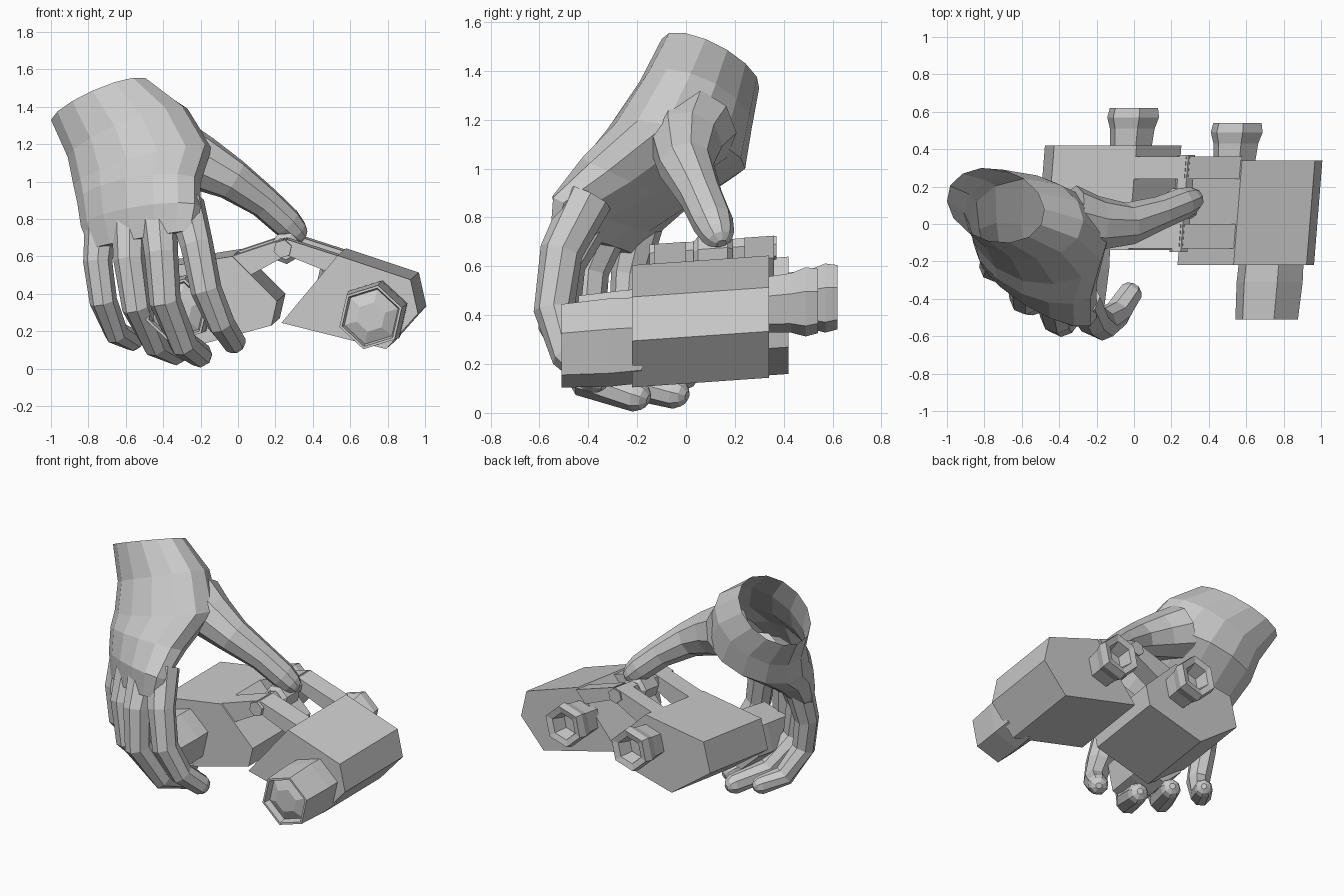
import bpy, bmesh, math
from mathutils import Vector

if "Cube" in bpy.data.objects:
    bpy.data.objects.remove(bpy.data.objects["Cube"])

grey = bpy.data.materials.new("light grey clay")
grey.use_nodes = True
COLOUR = (0.6, 0.6, 0.6, 1)
grey.diffuse_color = COLOUR
grey.node_tree.nodes["Principled BSDF"].inputs["Base Color"].default_value = COLOUR


def loft(name, rings, cap_start=True, cap_end=True):
    """Skin a list of equal-length point rings."""
    bm = bmesh.new()
    rows = [[bm.verts.new(p) for p in ring] for ring in rings]
    n = len(rows[0])
    for a, b in zip(rows, rows[1:]):
        for i in range(n):
            j = (i + 1) % n
            bm.faces.new((a[i], a[j], b[j], b[i]))
    if cap_start:
        bm.faces.new(rows[0][::-1])
    if cap_end:
        bm.faces.new(rows[-1])
    bmesh.ops.recalc_face_normals(bm, faces=bm.faces[:])
    mesh = bpy.data.meshes.new(name)
    bm.to_mesh(mesh)
    bm.free()
    mesh.materials.append(grey)
    obj = bpy.data.objects.new(name, mesh)
    bpy.context.collection.objects.link(obj)
    return obj


def oval(centre, wide, thick, sides, turn=0.0):
    c, w, t = Vector(centre), Vector(wide), Vector(thick)
    angles = [turn + math.tau * i / sides for i in range(sides)]
    return [c + w * math.cos(a) + t * math.sin(a) for a in angles]


def limb(name, path, radii, ref, sides=8):
    """Tapered tube along a path with a rounded tip."""
    pts = [Vector(p) for p in path]
    end = (pts[-1] - pts[-2]).normalized()
    r = radii[-1]
    pts += [pts[-1] + end * r * 0.5, pts[-1] + end * r * 0.8]
    radii = list(radii) + [r * 0.75, r * 0.3]
    rings = []
    for i, p in enumerate(pts):
        d = (pts[min(i + 1, len(pts) - 1)] - pts[max(i - 1, 0)]).normalized()
        w = Vector(ref)
        w = (w - d * w.dot(d)).normalized()
        rings.append(oval(p, w * radii[i], d.cross(w) * radii[i], sides))
    return loft(name, rings)


# The binoculars lean slightly along their depth axis
LEAN_X, LEAN_Z = 0.08, 0.07


def prism(name, profile, y0, y1):
    """Front-facing profile extruded along the leaning depth axis."""
    return loft(name, [[(x + LEAN_X * y, y, z + LEAN_Z * y) for x, z in profile]
                       for y in (y0, y1)])


def cup(name, x, z, stations, sides=6, turn=0.3):
    """Barrel end turned from (depth, radius) stations."""
    return loft(name, [oval((x + LEAN_X * y, y, z + LEAN_Z * y), (r, 0, 0), (0, 0, r),
                            sides, turn) for y, r in stations])


# Palm and open wrist: centre, half width, half thickness
palm = [
    ((-.74, .10, 1.43), (.26, -.02, .10), (.02, -.20, .08)),
    ((-.59, .04, 1.26), (.32, -.02, .13), (0, -.23, .07)),
    ((-.51, -.04, 1.08), (.37, -.04, .10), (0, -.28, .06)),
    ((-.53, -.21, .94), (.33, -.11, .05), (0, -.19, .09)),
    ((-.52, -.33, .81), (.32, -.17, .05), (0, -.14, .06)),
    ((-.51, -.38, .69), (.28, -.15, .05), (0, -.09, .01)),
]
loft("palm", [oval(*s, 14) for s in palm], cap_start=False)

# Thumb
limb("thumb",
     [(-.34, .03, 1.16), (-.20, .0, 1.10), (-.03, .0, 1.01), (.14, .06, .89),
      (.26, .11, .78), (.31, .13, .73)],
     [.18, .15, .115, .09, .085, .07], (0, 1, 0), 9)

# Curled fingers
fingers = {
    "index_finger": ([(-.28, -.40, .88), (-.22, -.51, .66), (-.17, -.54, .42),
                      (-.09, -.48, .24), (-.02, -.37, .14)], .088),
    "middle_finger": ([(-.43, -.38, .84), (-.41, -.50, .61), (-.39, -.52, .36),
                       (-.29, -.40, .13), (-.20, -.20, .07)], .09),
    "ring_finger": ([(-.58, -.31, .80), (-.58, -.40, .58), (-.54, -.41, .33),
                     (-.44, -.26, .13), (-.33, -.04, .08)], .086),
    "little_finger": ([(-.73, -.18, .78), (-.75, -.23, .57), (-.72, -.24, .36),
                       (-.65, -.13, .19), (-.56, .0, .15)], .078),
}
for name, (path, r) in fingers.items():
    limb(name, path, [r * 1.15, r, r * .95, r * .85, r * .75], (1, 0, 0))

# Binocular prism housings
right_body = [(.25, .26), (.55, .62), (.94, .49), (.98, .31), (.81, .12)]
left_body = [(.22, .37), (.19, .24), (-.22, .13), (-.51, .34), (-.46, .54), (-.02, .61)]
prism("housing_left_side", right_body, -.22, .34)
prism("housing_right_side", left_body, -.14, .42)

# Objective tubes with recessed domed lenses, and hollow eyecups
parts = [("left_side", .75, .31, -.21, .55, .42, .34),
         ("right_side", -.29, .34, -.14, -.01, .43, .42)]
for side, x, z, front, eye_x, eye_z, back in parts:
    tip = front - .30
    cup("objective_" + side, x, z,
        [(front + .03, .18), (front - .10, .185), (tip, .175), (tip, .16),
         (tip + .04, .15), (tip + .01, .08)])
    cup("eyecup_" + side, eye_x - .04, eye_z,
        [(back - .03, .115), (back + .09, .125), (back + .15, .145),
         (back + .20, .135), (back + .19, .09), (back + .10, .07)])

# Hinge bridge arms, front and back
left_arm = [(-.02, .61), (.08, .51), (.28, .62), (.25, .70)]
right_arm = [(.27, .70), (.26, .62), (.48, .53), (.55, .61)]
for label, y0, y1 in (("front", -.13, .0), ("back", .24, .36)):
    prism(label + "_arm_right", left_arm, y0, y1)
    prism(label + "_arm_left", right_arm, y0, y1)

# Hinge rod and focus wheel
cup("hinge_rod", .25, .65, [(-.15, .05), (.37, .05)])
cup("focus_wheel", .25, .64, [(.03, .06), (.05, .085), (.17, .085), (.19, .06)], 7)
